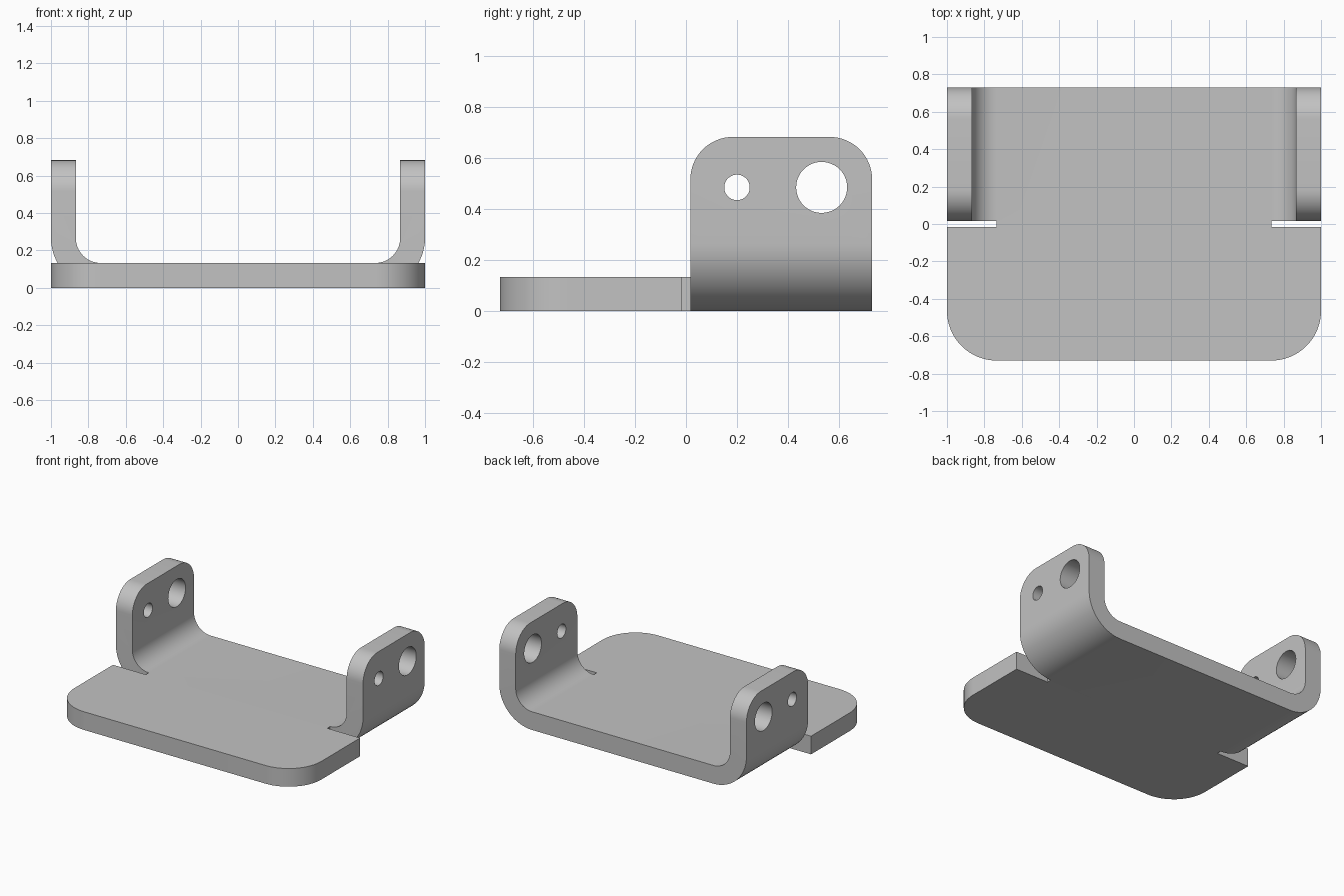
import bpy, bmesh, math
from mathutils import Vector

if "Cube" in bpy.data.objects:
    bpy.data.objects.remove(bpy.data.objects["Cube"])

W, D, H, T = 1.0, 0.73, 0.683, 0.133      # half width, half depth, height, sheet thickness
BEND = 2 * T                              # outer bend radius
SLOT = 0.017                              # half width of the relief slot

steel = bpy.data.materials.new("plain_grey")
steel.use_nodes = True
grey = (0.54, 0.54, 0.54, 1)
steel.diffuse_color = grey
steel.node_tree.nodes["Principled BSDF"].inputs["Base Color"].default_value = grey


def arc(cx, cy, r, start, end, n=16):
    """Points on an arc, angles in degrees."""
    angles = [math.radians(start + (end - start) * i / n) for i in range(n + 1)]
    return [(cx + r * math.cos(a), cy + r * math.sin(a)) for a in angles]


def prism(name, outline, place, direction):
    """Extrude a flat outline; place maps (u, v) to a 3D point."""
    bm = bmesh.new()
    face = bm.faces.new([bm.verts.new(place(u, v)) for u, v in outline])
    out = bmesh.ops.extrude_face_region(bm, geom=[face])
    moved = [g for g in out["geom"] if isinstance(g, bmesh.types.BMVert)]
    bmesh.ops.translate(bm, verts=moved, vec=Vector(direction))
    bmesh.ops.recalc_face_normals(bm, faces=bm.faces)
    mesh = bpy.data.meshes.new(name)
    bm.to_mesh(mesh)
    bm.free()
    mesh.materials.append(steel)
    obj = bpy.data.objects.new(name, mesh)
    bpy.context.collection.objects.link(obj)
    return obj


def combine(target, tool, operation):
    """Apply a boolean and remove the tool."""
    tool.hide_render = True
    mod = target.modifiers.new("combine", "BOOLEAN")
    mod.operation, mod.solver, mod.object = operation, "EXACT", tool
    bpy.context.view_layer.objects.active = target
    bpy.ops.object.modifier_apply(modifier=mod.name)
    bpy.data.objects.remove(tool)


def mirrored(half):
    return half + [(-u, v) for u, v in reversed(half)]


# U-shaped channel: floor, bends and both flanges
half = (arc(W - BEND, BEND, BEND, -90, 0)
        + [(W, H + 0.1), (W - T, H + 0.1)]
        + arc(W - BEND, BEND, T, 0, -90))
bracket = prism("bent_bracket", mirrored(half), lambda u, v: (u, -0.1, v), (0, 1, 0))

# Side outline trims the channel depth and rounds the flange tops
r = 0.167
side = ([(SLOT, -0.2), (D, -0.2)]
        + arc(D - r, H - r, r, 0, 90) + arc(SLOT + r, H - r, r, 90, 180))
combine(bracket, prism("flange_trim", side, lambda u, v: (-1.2, u, v), (2.4, 0, 0)), "INTERSECT")

# Small and large holes through both flanges
for y, radius in ((0.2, 0.05), (0.532, 0.1)):
    ring = arc(y, 0.485, radius, 0, 360, 48)[:-1]
    combine(bracket, prism("hole_cutter", ring, lambda u, v: (-1.2, u, v), (2.4, 0, 0)), "DIFFERENCE")

# Front plate with rounded corners and a tongue running into the channel floor
neck = W - BEND
plate_half = (arc(W - BEND, BEND - D, BEND, -90, 0)
              + [(W, -SLOT), (neck, -SLOT), (neck, 0.3)])
combine(bracket, prism("front_plate", mirrored(plate_half), lambda u, v: (u, v, 0), (0, 0, T)), "UNION")

# Tidy the joined faces and keep the hard edges crisp
bm = bmesh.new()
bm.from_mesh(bracket.data)
bmesh.ops.remove_doubles(bm, verts=bm.verts, dist=0.0005)
bmesh.ops.dissolve_limit(bm, angle_limit=math.radians(0.5), verts=bm.verts, edges=bm.edges)
bm.to_mesh(bracket.data)
bm.free()
for obj in bpy.context.selected_objects:
    obj.select_set(False)
bracket.select_set(True)
bpy.context.view_layer.objects.active = bracket
bpy.ops.object.shade_smooth_by_angle(angle=math.radians(30))
